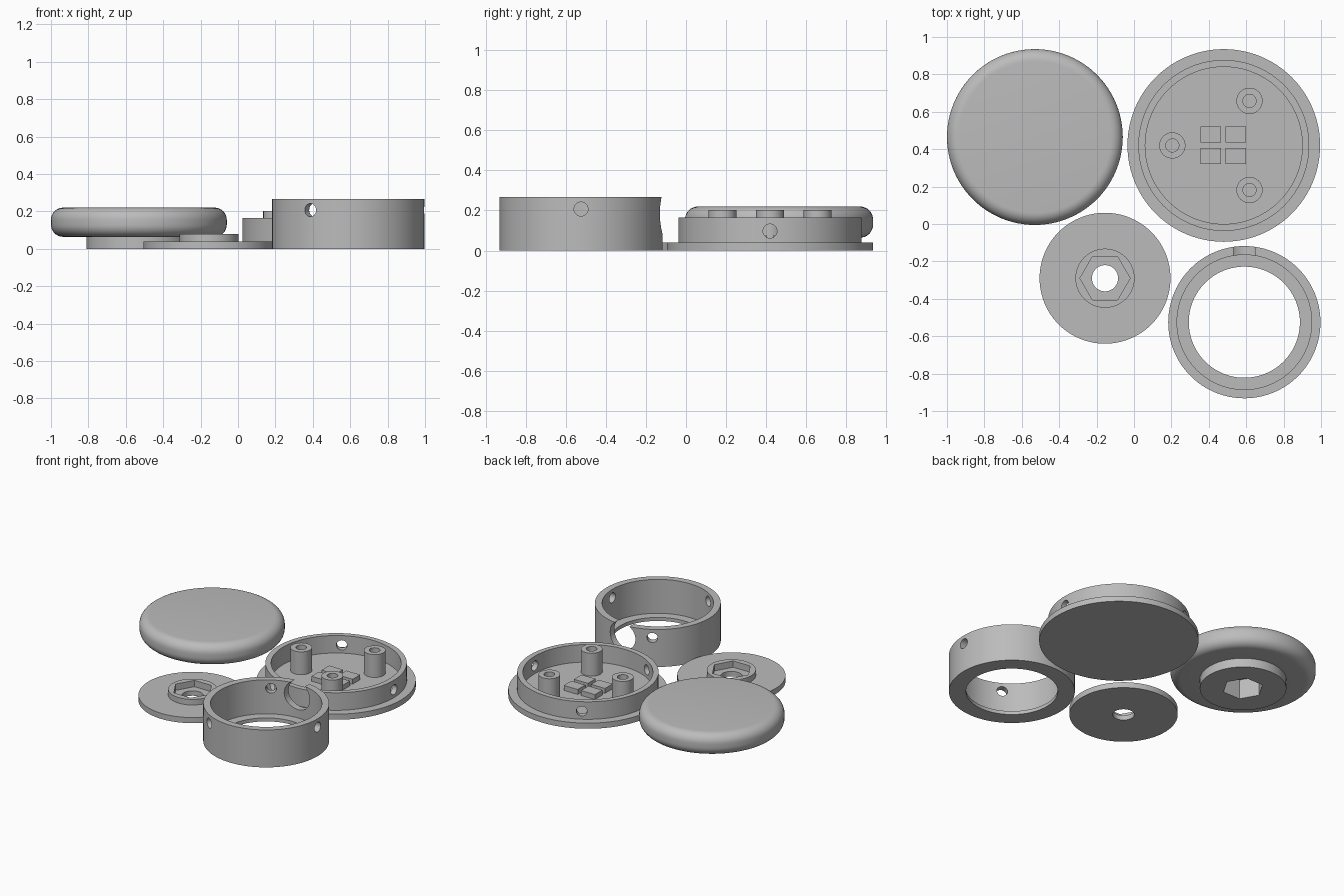
import bpy, bmesh, math
from mathutils import Matrix, Vector

if "Cube" in bpy.data.objects:
    bpy.data.objects.remove(bpy.data.objects["Cube"])

SEG = 96
HEX_R = 0.134

grey = bpy.data.materials.new("plain grey")
grey.diffuse_color = (0.5, 0.5, 0.5, 1)
grey.use_nodes = True
grey.node_tree.nodes["Principled BSDF"].inputs["Base Color"].default_value = grey.diffuse_color


def finish(name, bm, at):
    bmesh.ops.remove_doubles(bm, verts=bm.verts, dist=1e-5)
    bmesh.ops.recalc_face_normals(bm, faces=bm.faces)
    me = bpy.data.meshes.new(name)
    bm.to_mesh(me)
    bm.free()
    me.materials.append(grey)
    ob = bpy.data.objects.new(name, me)
    ob.location = at
    bpy.context.collection.objects.link(ob)
    return ob


def lathe(name, profile, at, seg=SEG):
    """Revolve a closed (radius, height) outline around z."""
    bm = bmesh.new()
    rings = []
    for i in range(seg):
        a = 2 * math.pi * i / seg
        rings.append([bm.verts.new((r * math.cos(a), r * math.sin(a), z)) for r, z in profile])
    n = len(profile)
    for i in range(seg):
        p, q = rings[i], rings[(i + 1) % seg]
        for j in range(n):
            k = (j + 1) % n
            if profile[j][0] == 0 and profile[k][0] == 0:
                continue
            if profile[j][0] == 0:
                bm.faces.new((p[j], p[k], q[k]))
            elif profile[k][0] == 0:
                bm.faces.new((p[j], p[k], q[j]))
            else:
                bm.faces.new((p[j], p[k], q[k], q[j]))
    return finish(name, bm, at)


def prism(name, r, z0, z1, at, seg=6, turn=math.pi / 6):
    bm = bmesh.new()
    m = Matrix.Translation((0, 0, (z0 + z1) / 2)) @ Matrix.Rotation(turn, 4, 'Z')
    bmesh.ops.create_cone(bm, cap_ends=True, segments=seg, radius1=r, radius2=r, depth=z1 - z0, matrix=m)
    return finish(name, bm, at)


def side_drill(r, reach, deg, z, at):
    """Horizontal cylinder crossing a wall of radius reach."""
    d = Vector((math.cos(math.radians(deg)), math.sin(math.radians(deg)), 0))
    bm = bmesh.new()
    m = Matrix.Translation(d * reach + Vector((0, 0, z))) @ d.to_track_quat('Z', 'Y').to_matrix().to_4x4()
    bmesh.ops.create_cone(bm, cap_ends=True, segments=32, radius1=r, radius2=r, depth=0.16, matrix=m)
    return finish("drill", bm, at)


def cut(ob, cutters):
    for c in cutters:
        c.hide_render = True
        mod = ob.modifiers.new("cut", 'BOOLEAN')
        mod.operation, mod.solver, mod.object = 'DIFFERENCE', 'EXACT', c
        bpy.context.view_layer.objects.active = ob
        bpy.ops.object.modifier_apply(modifier=mod.name)
        bpy.data.objects.remove(c)


# Rounded knob with a stem and a hexagonal socket underneath
knob_at = (-0.53, 0.465, 0)
R, F, Z0, Z1 = 0.47, 0.065, 0.064, 0.22
outline = [(0, 0), (0.28, 0), (0.28, Z0)]
for cz, start in ((Z0 + F, -90), (Z1 - F, 0)):
    for i in range(9):
        a = math.radians(start + 90 * i / 8)
        outline.append((R - F + F * math.cos(a), cz + F * math.sin(a)))
knob = lathe("knob", outline + [(0, Z1)], knob_at)
cut(knob, [prism("socket", HEX_R, -0.05, 0.14, knob_at)])

# Flanged base cup with three drilled side holes
base_at = (0.48, 0.42, 0)
base = lathe("base_cup", [(0, 0), (0.515, 0), (0.515, 0.04), (0.457, 0.04), (0.457, 0.165),
                          (0.42, 0.165), (0.42, 0.04), (0, 0.04)], base_at)
cut(base, [side_drill(0.035, 0.44, d, 0.097, base_at) for d in (0, 120, 240)])

# Hollow screw posts on the cup floor
for i, deg in enumerate((180, 60, 300)):
    a = math.radians(deg)
    at = (base_at[0] + 0.275 * math.cos(a), base_at[1] + 0.275 * math.sin(a), 0)
    lathe(f"screw_post_{i + 1}", [(0.035, 0.038), (0.07, 0.038), (0.07, 0.203), (0.035, 0.203)], at, 48)

# Four small pads in the middle of the cup
for i, x in enumerate((0.41, 0.545)):
    for j, y in enumerate((0.3625, 0.4775)):
        bm = bmesh.new()
        bmesh.ops.create_cube(bm, size=1, matrix=Matrix.Diagonal((0.11, 0.085, 0.037, 1)))
        finish(f"pad_{i}{j}", bm, (x, y, 0.0565))

# Tall ring with a bottom lip, three side holes and a cable notch
ring_at = (0.59, -0.525, 0)
ring = lathe("ring", [(0.297, 0), (0.407, 0), (0.407, 0.267), (0.36, 0.267),
                      (0.36, 0.025), (0.297, 0.025)], ring_at)
cut(ring, [side_drill(0.035, 0.385, d, 0.207, ring_at) for d in (0, 120, 240)]
    + [side_drill(0.1, 0.385, 90, 0.185, ring_at)])

# Flat washer disc with a hub holding a hexagonal nut pocket
disc_at = (-0.155, -0.29, 0)
disc = lathe("nut_disc", [(0.07, 0), (0.35, 0), (0.35, 0.04), (0.158, 0.04),
                          (0.158, 0.08), (0.07, 0.08)], disc_at)
cut(disc, [prism("nut_pocket", HEX_R, 0.035, 0.2, disc_at)])

# Smooth the round walls, keep machined edges crisp
bpy.ops.object.select_all(action='DESELECT')
for ob in bpy.context.scene.objects:
    ob.select_set(True)
    bpy.context.view_layer.objects.active = ob
bpy.ops.object.shade_smooth_by_angle(angle=math.radians(30))
